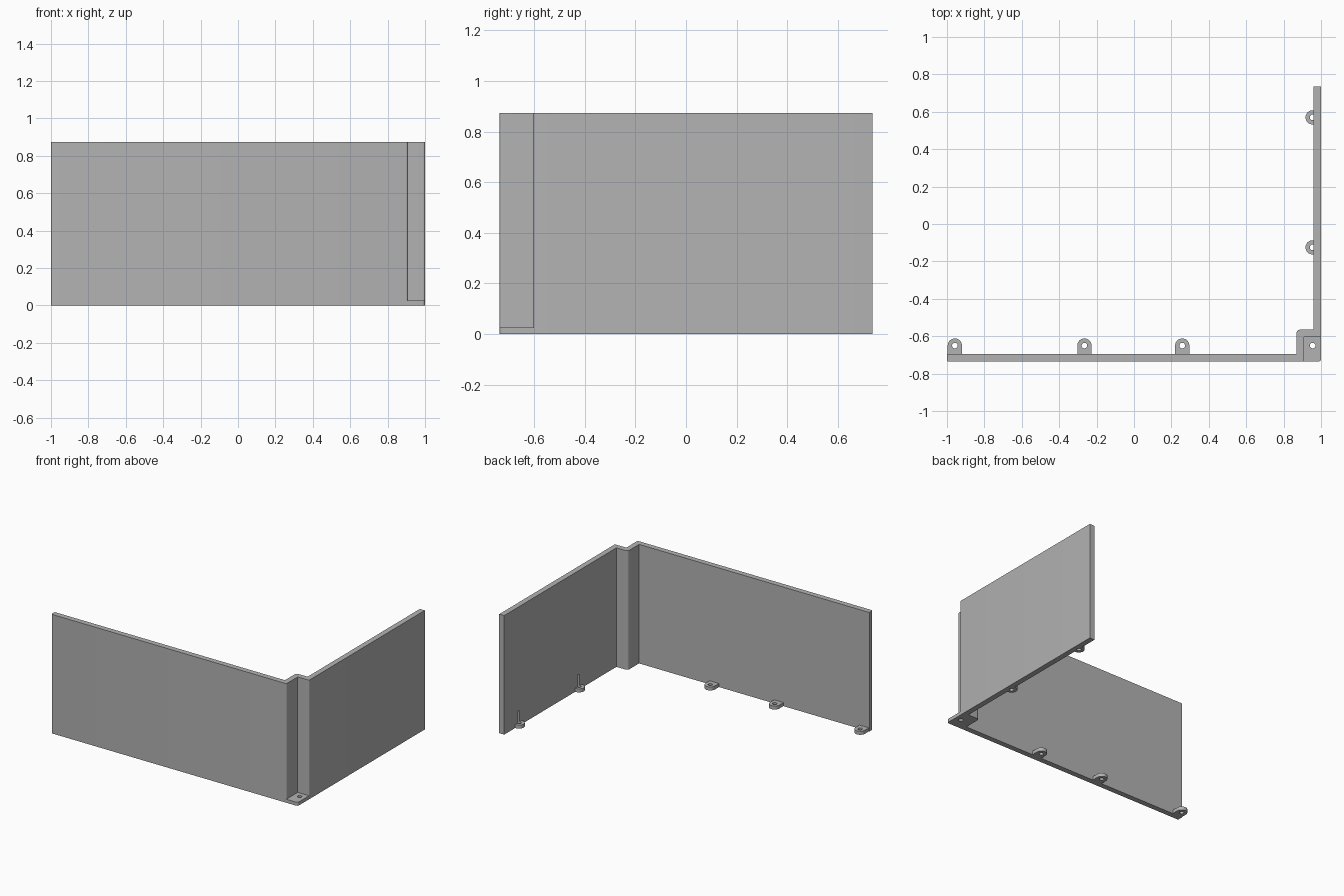
import bpy, bmesh, math
from mathutils import Vector

if "Cube" in bpy.data.objects:
    bpy.data.objects.remove(bpy.data.objects["Cube"])

grey = bpy.data.materials.new("plain_grey")
grey.diffuse_color = (0.45, 0.45, 0.45, 1)
grey.use_nodes = True
grey.node_tree.nodes["Principled BSDF"].inputs["Base Color"].default_value = grey.diffuse_color

H, PLATE, R = 0.873, 0.026, 0.01      # wall height, tab thickness, corner radius
X, Y, T = 1.0, 0.736, 0.04            # half sizes and wall thickness
NX, NY = 0.908, -0.605                # corner notch
parts = []


def rounded(corners, steps=6):
    """Outline from (x, y, radius) corners that are all right angles."""
    out = []
    n = len(corners)
    for i, (x, y, r) in enumerate(corners):
        p = Vector((x, y))
        a = (Vector(corners[i - 1][:2]) - p).normalized()
        b = (Vector(corners[(i + 1) % n][:2]) - p).normalized()
        if r == 0:
            pts = [p]
        else:
            c = p + (a + b) * r
            pts = [c - b * r * math.cos(t) - a * r * math.sin(t)
                   for t in (math.pi / 2 * k / steps for k in range(steps + 1))]
        for q in pts:
            if not any((q - o).length < 1e-5 for o in out):
                out.append(q)
    return out


def prism(bm, outline, z0, z1):
    f = bm.faces.new([bm.verts.new((p[0], p[1], z0)) for p in outline])
    ext = bmesh.ops.extrude_face_region(bm, geom=[f])["geom"]
    bmesh.ops.translate(bm, vec=(0, 0, z1 - z0),
                        verts=[v for v in ext if isinstance(v, bmesh.types.BMVert)])


def make(name, outlines, z0, z1):
    bm = bmesh.new()
    for o in outlines:
        prism(bm, o, z0, z1)
    bmesh.ops.recalc_face_normals(bm, faces=bm.faces)
    me = bpy.data.meshes.new(name)
    bm.to_mesh(me)
    bm.free()
    me.materials.append(grey)
    ob = bpy.data.objects.new(name, me)
    bpy.context.collection.objects.link(ob)
    return ob


def tab_outline(cx, cy, stem, angle, r=0.038):
    """Round-ended tab pointing along angle, with a stem back to the wall."""
    local = [(r * math.sin(t), -r * math.cos(t)) for t in
             (math.pi * k / 24 for k in range(25))]
    local = [(-stem, -r)] + local + [(-stem, r)]
    c, s = math.cos(angle), math.sin(angle)
    return [(cx + u * c - v * s, cy + u * s + v * c) for u, v in local]


# wall with the notched corner
wall = rounded([(-X, -Y, R), (NX, -Y, R), (NX, NY, 0), (X, NY, R), (X, Y, 0),
                (X - T, Y, 0), (X - T, NY + T, 0), (NX - T, NY + T, 0.02),
                (NX - T, -Y + T, 0), (-X, -Y + T, 0)])
parts.append(make("corner_wall", [wall], 0, H))

# foot plate filling the notch
plate = rounded([(NX - R, -Y, 0), (X, -Y, 0.015), (X, NY + R, 0),
                 (X, NY, R), (NX, NY, 0), (NX, -Y, R)])
parts.append(make("corner_foot_plate", [plate], 0, PLATE))

# mounting tabs along both walls
holes = [(0.955, -0.65)]
for i, x in enumerate((-0.958, -0.265, 0.258)):
    parts.append(make(f"front_tab_{i + 1}",
                      [tab_outline(x, -0.65, Y - T - 0.65, math.pi / 2)], 0, PLATE))
    holes.append((x, -0.65))
for i, y in enumerate((-0.125, 0.57)):
    parts.append(make(f"side_tab_{i + 1}",
                      [tab_outline(0.955, y, X - T - 0.955, math.pi)], 0, PLATE))
    holes.append((0.955, y))

# screw bores, which also groove the side wall above its tabs
circles = [[(x + 0.015 * math.cos(k * math.pi / 12), y + 0.015 * math.sin(k * math.pi / 12))
            for k in range(24)] for x, y in holes]
cutter = make("screw_bore_cutter", circles, -0.05, 0.11)
cutter.hide_render = True
for ob in parts:
    bpy.ops.object.select_all(action='DESELECT')
    bpy.context.view_layer.objects.active = ob
    ob.select_set(True)
    m = ob.modifiers.new("bores", 'BOOLEAN')
    m.operation, m.solver, m.object = 'DIFFERENCE', 'EXACT', cutter
    bpy.ops.object.modifier_apply(modifier=m.name)
    bpy.ops.object.shade_smooth_by_angle(angle=math.radians(30))
bpy.data.objects.remove(cutter)
